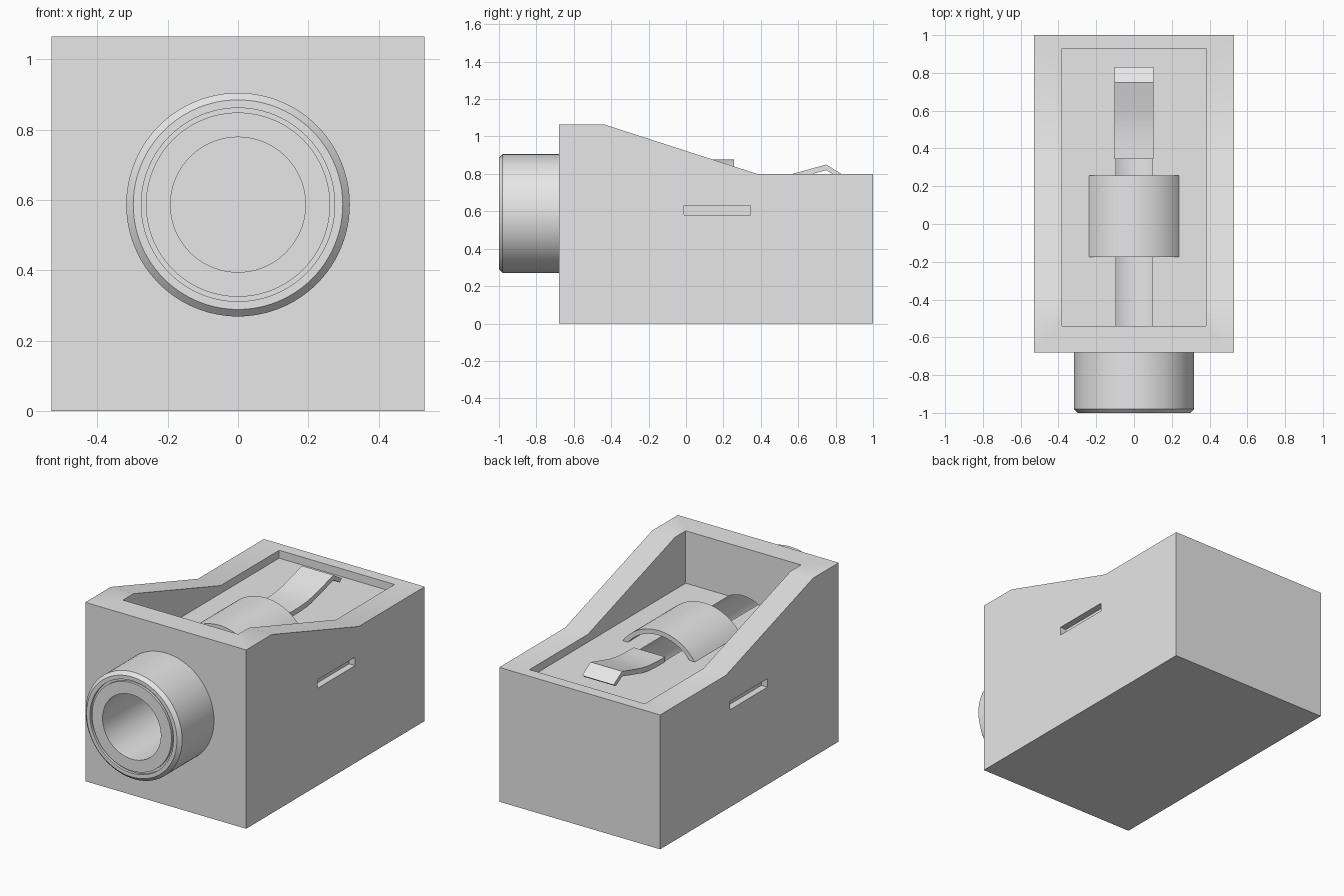
import bpy, bmesh, math
from mathutils import Vector

cube = bpy.data.objects.get("Cube")
if cube:
    bpy.data.objects.remove(cube, do_unlink=True)

GREY = (0.8, 0.8, 0.8, 1.0)
mat = bpy.data.materials.new("plain grey")
mat.use_nodes = True
mat.diffuse_color = GREY
mat.node_tree.nodes["Principled BSDF"].inputs["Base Color"].default_value = GREY

AXIS_Z = 0.587     # height of the socket axis
BORE = 0.192       # radius of the plug hole
FLOOR = 0.753      # floor of the open tray
SEGMENTS = 96


def finish(name, bm):
    """Turn a bmesh into a named grey object."""
    bmesh.ops.recalc_face_normals(bm, faces=bm.faces)
    mesh = bpy.data.meshes.new(name)
    bm.to_mesh(mesh)
    bm.free()
    mesh.materials.append(mat)
    obj = bpy.data.objects.new(name, mesh)
    bpy.context.collection.objects.link(obj)
    return obj


def smooth(obj):
    bpy.ops.object.select_all(action='DESELECT')
    obj.select_set(True)
    bpy.context.view_layer.objects.active = obj
    bpy.ops.object.shade_smooth_by_angle(angle=math.radians(25))


def prism(name, outline, start, end, axis):
    """Extrude an outline: (y, z) along x, or (x, z) along y."""
    bm = bmesh.new()
    if axis == 'x':
        points = [(start, a, b) for a, b in outline]
        step = Vector((end - start, 0, 0))
    else:
        points = [(a, start, b) for a, b in outline]
        step = Vector((0, end - start, 0))
    face = bm.faces.new([bm.verts.new(p) for p in points])
    result = bmesh.ops.extrude_face_region(bm, geom=[face])
    moved = [g for g in result["geom"] if isinstance(g, bmesh.types.BMVert)]
    bmesh.ops.translate(bm, verts=moved, vec=step)
    return finish(name, bm)


def rectangle(a0, a1, b0, b1):
    return [(a0, b0), (a1, b0), (a1, b1), (a0, b1)]


def arc(radius, start, end, count):
    """Points on a circle around the socket axis, as (x, z)."""
    angles = [start + (end - start) * i / count for i in range(count + 1)]
    return [(radius * math.cos(t), AXIS_Z + radius * math.sin(t)) for t in angles]


def cut(target, cutter):
    cutter.hide_render = True
    mod = target.modifiers.new("cut", 'BOOLEAN')
    mod.operation = 'DIFFERENCE'
    mod.solver = 'EXACT'
    mod.object = cutter
    bpy.context.view_layer.objects.active = target
    bpy.ops.object.modifier_apply(modifier=mod.name)
    bpy.data.objects.remove(cutter, do_unlink=True)


# Housing with a sloping top
housing = prism("housing", [(-0.68, 0), (1, 0), (1, 0.8), (0.38, 0.8),
                            (-0.44, 1.065), (-0.68, 1.065)], -0.53, 0.53, 'x')

# Open tray, plug hole and side slots
cut(housing, prism("tray_cutter", rectangle(-0.54, 0.93, FLOOR, 1.5), -0.38, 0.38, 'x'))
cut(housing, prism("bore_cutter", arc(BORE, 0, math.tau, SEGMENTS)[:-1], -0.8, 0.345, 'y'))
for side in (-1, 1):
    cut(housing, prism("slot_cutter", rectangle(-0.01, 0.345, 0.58, 0.63),
                       side * 0.49, side * 0.6, 'x'))
smooth(housing)

# Threaded-style collar around the hole, turned from a (radius, y) profile
profile = [(BORE, -0.68), (BORE, -1), (0.262, -1), (0.262, -0.985), (0.275, -0.985),
           (0.275, -1), (0.298, -1), (0.318, -0.98), (0.318, -0.68)]
bm = bmesh.new()
verts = [bm.verts.new((r, y, AXIS_Z)) for r, y in profile]
edges = [bm.edges.new(pair) for pair in zip(verts, verts[1:])]
bmesh.ops.spin(bm, geom=verts + edges, cent=(0, 0, AXIS_Z), axis=(0, 1, 0),
               angle=math.tau, steps=SEGMENTS, use_merge=True)
bmesh.ops.remove_doubles(bm, verts=bm.verts, dist=0.0001)
collar = finish("collar", bm)
# Make the open tube face outwards
probe = max(collar.data.polygons, key=lambda p: math.hypot(p.center.x, p.center.z - AXIS_Z))
if probe.normal.dot(Vector((probe.center.x, 0, probe.center.z - AXIS_Z))) < 0:
    collar.data.flip_normals()
smooth(collar)

# Arched sleeve contact standing on the tray floor
OUTER, INNER = 0.29, 0.262
foot_out = math.asin((FLOOR - AXIS_Z) / OUTER)
foot_in = math.asin((FLOOR - AXIS_Z) / INNER)
arch = prism("arched_contact",
             arc(OUTER, foot_out, math.pi - foot_out, 32)
             + arc(INNER, math.pi - foot_in, foot_in, 32), -0.175, 0.257, 'y')
smooth(arch)

# Bent spring contact: a strip with an even thickness
top = [(0.345, 0.782), (0.42, 0.783), (0.5, 0.788), (0.57, 0.8),
       (0.65, 0.822), (0.75, 0.85), (0.83, 0.8)]
bottom = [(y, z - 0.03) for y, z in top[:-1]] + [(0.808, 0.784)]
spring = prism("spring_contact", top + bottom[::-1], -0.104, 0.104, 'x')
smooth(spring)
